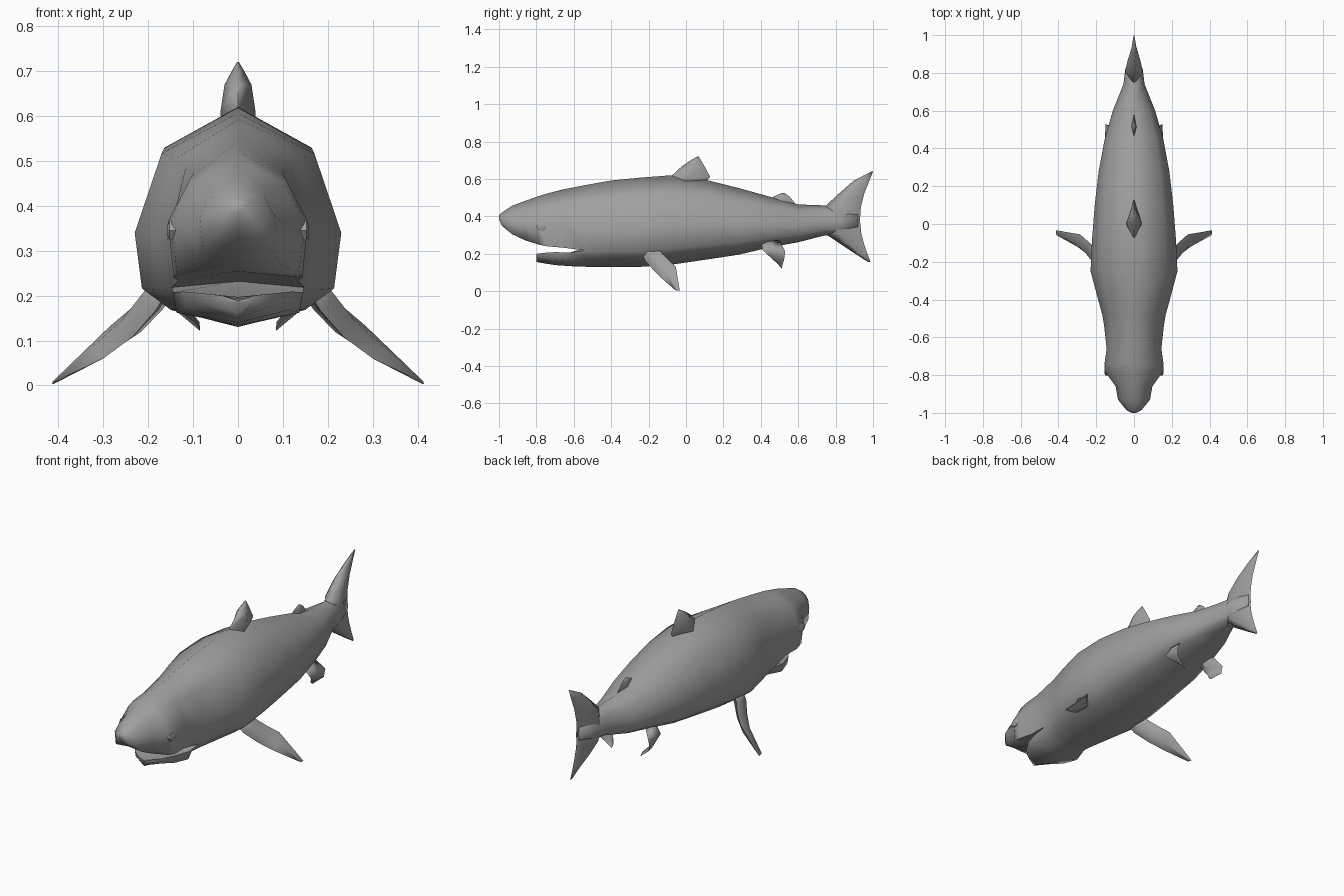
import bpy, bmesh, math
from mathutils import Vector

skin = bpy.data.materials.new("grey_skin")
skin.diffuse_color = (0.35, 0.35, 0.35, 1)


def finish(name, bm, angle=50):
    bmesh.ops.remove_doubles(bm, verts=bm.verts, dist=0.0005)
    bmesh.ops.recalc_face_normals(bm, faces=bm.faces)
    me = bpy.data.meshes.new(name)
    bm.to_mesh(me)
    bm.free()
    me.materials.append(skin)
    ob = bpy.data.objects.new(name, me)
    bpy.context.collection.objects.link(ob)
    bpy.ops.object.select_all(action='DESELECT')
    ob.select_set(True)
    bpy.context.view_layer.objects.active = ob
    bpy.ops.object.shade_smooth_by_angle(angle=math.radians(angle))


def loft(bm, rings, cap_start=True, cap_end=True):
    rows = [[bm.verts.new(p) for p in r] for r in rings]
    n = len(rows[0])
    for a, b in zip(rows, rows[1:]):
        for i in range(n):
            j = (i + 1) % n
            bm.faces.new((a[i], a[j], b[j], b[i]))
    if cap_start:
        bm.faces.new(rows[0])
    if cap_end:
        bm.faces.new(rows[-1])


def ring(y, half):
    """Mirror half a cross-section whose first and last points are on x = 0."""
    return [(x, y, z) for x, z in half] + [(-x, y, z) for x, z in half[-2:0:-1]]


def section(w, top, bot, c=0.18):
    h = top - bot
    return [(0, top), (0.74 * w, bot + 0.81 * h), (w, bot + 0.44 * h),
            (0.93 * w, bot + c * h), (0.65 * w, bot + 0.08 * h), (0, bot)]


# Body, upper head and lower jaw share the seam at the back of the mouth
bm = bmesh.new()
stations = [(-0.48, 0.168, 0.578, 0.13), (-0.40, 0.19, 0.592, 0.13), (-0.25, 0.23, 0.607, 0.13),
            (-0.08, 0.222, 0.62, 0.142), (0.10, 0.208, 0.597, 0.168), (0.28, 0.187, 0.552, 0.195),
            (0.45, 0.155, 0.505, 0.235), (0.60, 0.112, 0.464, 0.262), (0.74, 0.056, 0.459, 0.298),
            (0.82, 0.046, 0.452, 0.305), (0.92, 0.012, 0.42, 0.34)]
seam_y = -0.54
seam = section(0.158, 0.567, 0.131, 0.20)
throat = (0, 0.232)
loft(bm, [ring(seam_y, seam)] + [ring(y, section(w, t, b)) for y, w, t, b in stations],
     cap_start=False)

head = [(-1.0, 0.012, 0.405, 0.385), (-0.985, 0.04, 0.42, 0.35), (-0.93, 0.085, 0.457, 0.305),
        (-0.86, 0.097, 0.483, 0.272), (-0.79, 0.148, 0.508, 0.25), (-0.74, 0.156, 0.523, 0.24),
        (-0.66, 0.145, 0.544, 0.233)]
rings = []
for y, w, top, bot in head:
    h = top - bot
    rings.append(ring(y, [(0, top), (0.68 * w, bot + 0.78 * h), (w, bot + 0.44 * h),
                          (0.92 * w, bot), (0, bot + 0.05 * h)]))
rings.append(ring(seam_y, seam[:4] + [throat]))
loft(bm, rings, cap_end=False)

# Lower jaw with a rounded front: y, half width, bottom, rim
jaw = [(-0.80, 0.035, 0.157, 0.200), (-0.765, 0.08, 0.15, 0.205),
       (-0.70, 0.122, 0.14, 0.209), (-0.62, 0.145, 0.134, 0.207)]
rings = [ring(y, [(0, rim - 0.012), (w, rim), (0.94 * w, bot + 0.028), (0, bot)])
         for y, w, bot, rim in jaw]
rings.append(ring(seam_y, [throat] + seam[3:]))
loft(bm, rings, cap_end=False)
finish("body", bm, 85)


def fin(name, sections, thick_at=0.4, side=None, mirror=False):
    """Loft diamond sections given as (leading point, trailing point, half thickness)."""
    for s in ((1, -1) if mirror else (1,)):
        rings = []
        for k, (a, b, t) in enumerate(sections):
            a, b = Vector(a), Vector(b)
            if side:
                n = Vector(side)
            else:
                p, q = sections[max(k - 1, 0)], sections[min(k + 1, len(sections) - 1)]
                n = (b - a).cross(Vector(q[0]) - Vector(p[0])).normalized()
            m = a.lerp(b, thick_at)
            rings.append([(s * v.x, v.y, v.z) for v in (a, m + n * t, b, m - n * t)])
        bm = bmesh.new()
        loft(bm, rings)
        finish(name + (("_right" if s > 0 else "_left") if mirror else ""), bm, 100)


def upright(rows):
    return [((0, a, z), (0, b, z), t) for z, a, b, t in rows]


# Fins on the centre line: rows of height, leading y, trailing y, half thickness
fin("tail_fin", upright([(0.155, 0.975, 0.987, 0.003), (0.20, 0.905, 0.97, 0.014),
                         (0.26, 0.815, 0.95, 0.034), (0.31, 0.74, 0.937, 0.045),
                         (0.38, 0.72, 0.93, 0.046), (0.45, 0.74, 0.935, 0.046),
                         (0.52, 0.815, 0.952, 0.034), (0.59, 0.895, 0.98, 0.014),
                         (0.64, 0.99, 1.0, 0.003)]), 0.36, (1, 0, 0))
fin("dorsal_fin", upright([(0.58, -0.10, 0.095, 0.04), (0.61, -0.085, 0.13, 0.039),
                           (0.67, -0.02, 0.098, 0.03), (0.70, 0.025, 0.08, 0.014),
                           (0.72, 0.06, 0.068, 0.002)]), 0.45, (1, 0, 0))
fin("rear_dorsal_fin", upright([(0.45, 0.45, 0.56, 0.014), (0.47, 0.45, 0.583, 0.014),
                                (0.505, 0.465, 0.555, 0.011), (0.525, 0.51, 0.525, 0.002)]),
    0.5, (1, 0, 0))

# Paired fins
fin("pectoral_fin", [((0.14, -0.25, 0.235), (0.17, -0.15, 0.24), 0.03),
                     ((0.185, -0.22, 0.165), (0.21, -0.13, 0.205), 0.032),
                     ((0.235, -0.17, 0.108), (0.24, -0.095, 0.17), 0.028),
                     ((0.30, -0.12, 0.06), (0.285, -0.055, 0.132), 0.021),
                     ((0.41, -0.06, 0.008), (0.414, -0.033, 0.003), 0.003)], mirror=True)
fin("pelvic_fin", [((0.10, 0.40, 0.26), (0.11, 0.50, 0.27), 0.014),
                   ((0.137, 0.41, 0.22), (0.15, 0.53, 0.215), 0.012),
                   ((0.118, 0.455, 0.178), (0.145, 0.525, 0.172), 0.008),
                   ((0.086, 0.495, 0.142), (0.085, 0.512, 0.122), 0.002)], mirror=True)

# Eyes: low hexagonal domes set in the cheeks
for s, label in ((1, "right"), (-1, "left")):
    bm = bmesh.new()
    rings = [[(s * x, -0.772 + r * 1.2 * math.cos(k * math.pi / 3),
               0.345 + r * math.sin(k * math.pi / 3)) for k in range(6)]
             for x, r in ((0.135, 0.024), (0.152, 0.024), (0.157, 0.014))]
    loft(bm, rings)
    finish("eye_" + label, bm, 30)
